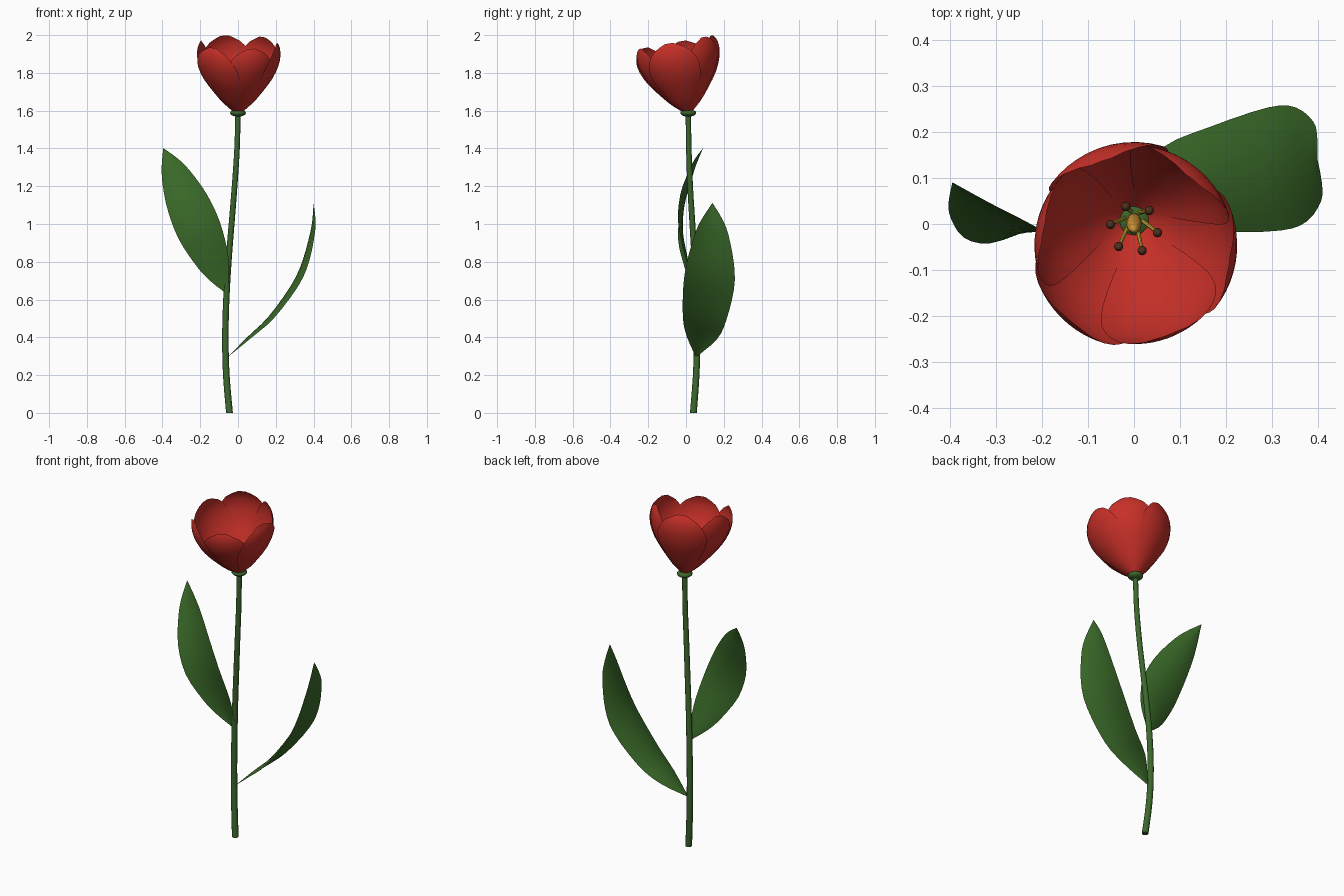
import bpy, bmesh, math
from mathutils import Matrix, Vector

if "Cube" in bpy.data.objects:
    bpy.data.objects.remove(bpy.data.objects["Cube"])


def material(name, rgb):
    m = bpy.data.materials.new(name)
    m.diffuse_color = (*rgb, 1)
    m.use_nodes = True
    m.node_tree.nodes["Principled BSDF"].inputs["Base Color"].default_value = m.diffuse_color
    return m


RED = material("petal red", (0.57, 0.029, 0.021))
LEAF = material("leaf green", (0.043, 0.145, 0.022))
STEM = material("stem green", (0.045, 0.135, 0.025))
GOLD = material("pistil gold", (0.64, 0.29, 0.03))
YELLOW = material("filament yellow", (0.75, 0.52, 0.04))
BROWN = material("anther brown", (0.07, 0.03, 0.012))


def resample(stations, steps):
    """Smooth Catmull-Rom resampling of tuples of any length."""
    p = [Vector(s) for s in stations]
    out = []
    for i in range(len(p) - 1):
        a, b, c, d = p[max(i - 1, 0)], p[i], p[i + 1], p[min(i + 2, len(p) - 1)]
        for k in range(steps):
            t = k / steps
            out.append(0.5 * (2 * b + (c - a) * t + (2 * a - 5 * b + 4 * c - d) * t * t
                              + (3 * b - a - 3 * c + d) * t ** 3))
    return out + [p[-1]]


def finish(name, bm, mat, matrix=Matrix()):
    bmesh.ops.transform(bm, matrix=matrix, verts=bm.verts)
    me = bpy.data.meshes.new(name)
    for f in bm.faces:
        f.smooth = True
    bm.to_mesh(me)
    bm.free()
    me.materials.append(mat)
    ob = bpy.data.objects.new(name, me)
    bpy.context.collection.objects.link(ob)
    bpy.ops.object.select_all(action='DESELECT')
    ob.select_set(True)
    bpy.context.view_layer.objects.active = ob
    bpy.ops.object.shade_smooth_by_angle(angle=math.radians(40))
    return ob


def sheet(name, rows, mat, matrix=Matrix(), closed=False):
    """Skin rows of points; closed rows make a capped tube."""
    bm = bmesh.new()
    vr = [[bm.verts.new(p) for p in row] for row in rows]
    n = len(rows[0])
    for r0, r1 in zip(vr, vr[1:]):
        for j in range(n if closed else n - 1):
            k = (j + 1) % n
            bm.faces.new((r0[j], r0[k], r1[k], r1[j]))
    if closed:
        bm.faces.new(vr[0][::-1])
        bm.faces.new(vr[-1])
    return finish(name, bm, mat, matrix)


def tube(name, stations, mat, steps=3, sides=12, matrix=Matrix()):
    rows = [[(x + r * math.cos(2 * math.pi * j / sides),
              y + r * math.sin(2 * math.pi * j / sides), z) for j in range(sides)]
            for x, y, z, r in resample(stations, steps)]
    return sheet(name, rows, mat, matrix, closed=True)


def ball(name, centre, size, mat, matrix=Matrix()):
    bm = bmesh.new()
    bmesh.ops.create_uvsphere(bm, u_segments=16, v_segments=10, radius=1)
    return finish(name, bm, mat, matrix @ Matrix.Translation(centre) @ Matrix.Diagonal((*size, 1)))


def leaf(name, stations, across, curl):
    """Leaf blade; its edges are bent back by the curl vector where it is widest."""
    across, curl = Vector(across).normalized(), Vector(curl)
    widest = max(s[3] for s in stations)
    us = [j / 4 - 1 for j in range(9)]
    rows = [[Vector((x, y, z)) + across * w * u + curl * (w / widest) * u * u for u in us]
            for x, y, z, w in resample(stations, 3)]
    return sheet(name, rows, LEAF)


# Stem: x, y, z, radius
tube("stem", [(-0.045, 0.039, 0, 0.018), (-0.062, 0.054, 0.2, 0.0175),
              (-0.067, 0.059, 0.4, 0.017), (-0.062, 0.056, 0.6, 0.0165),
              (-0.050, 0.046, 0.8, 0.016), (-0.034, 0.034, 1.0, 0.0155),
              (-0.018, 0.022, 1.2, 0.015), (-0.005, 0.015, 1.4, 0.0145),
              (0, 0.012, 1.59, 0.014)], STEM)

# Leaves: centre line x, y, z and half width
leaf("left_leaf", [(-0.06, 0.05, 0.635, 0.004), (-0.10, 0.03, 0.727, 0.058),
                   (-0.14, 0.008, 0.82, 0.092), (-0.205, -0.017, 0.966, 0.118),
                   (-0.268, -0.006, 1.113, 0.112), (-0.324, 0.03, 1.242, 0.082),
                   (-0.36, 0.057, 1.325, 0.048), (-0.395, 0.09, 1.4, 0.001)],
     (0.92, 0, 0.40), (0, -0.025, 0))
leaf("right_leaf", [(-0.05, 0.055, 0.3, 0.004), (0.053, 0.085, 0.405, 0.08),
                    (0.160, 0.098, 0.508, 0.115), (0.284, 0.12, 0.68, 0.135),
                    (0.344, 0.13, 0.81, 0.125), (0.385, 0.137, 0.963, 0.087),
                    (0.396, 0.14, 1.04, 0.05), (0.40, 0.14, 1.11, 0.001)],
     (-0.10, 0.99, -0.06), (0.022, 0, -0.016))

# Flower head leans forward on the stem
HEAD = Matrix.Translation((0, 0.012, 1.59)) @ Matrix.Rotation(math.radians(10.5), 4, 'X')
ball("receptacle", (0, 0.012, 1.588), (0.042, 0.042, 0.02), STEM)

# Petals: radius, height, half angle; alternate outer and inner whorl
PETAL = [(0.018, 0.0, 32), (0.075, 0.05, 40), (0.126, 0.11, 43), (0.181, 0.185, 43),
         (0.211, 0.25, 40), (0.222, 0.30, 33), (0.220, 0.345, 23), (0.207, 0.378, 6)]
for i in range(6):
    inner = i % 2
    mid = math.radians(-10 + 60 * i)
    rows = []
    for r, h, w in resample(PETAL, 2):
        r = r * (0.975 if inner else 1.01)
        angles = [mid + math.radians(w) * (j / 5 - 1) for j in range(11)]
        rows.append([(r * math.cos(a), r * math.sin(a), h) for a in angles])
    sheet(f"{'inner' if inner else 'outer'}_petal_{i // 2 + 1}", rows, RED, HEAD)

# Pistil and stamens
ball("pistil", (0, 0, 0.06), (0.017, 0.017, 0.08), GOLD, HEAD)
for i in range(6):
    a = math.radians(-10 + 60 * i)
    c, s = math.cos(a), math.sin(a)
    tube(f"filament_{i + 1}", [(0.016 * c, 0.016 * s, 0.0, 0.0045),
                               (0.034 * c, 0.034 * s, 0.06, 0.0045),
                               (0.051 * c, 0.051 * s, 0.115, 0.0035)],
         YELLOW, steps=2, sides=8, matrix=HEAD)
    ball(f"anther_{i + 1}", (0.052 * c, 0.052 * s, 0.12), (0.01, 0.01, 0.016), BROWN, HEAD)
